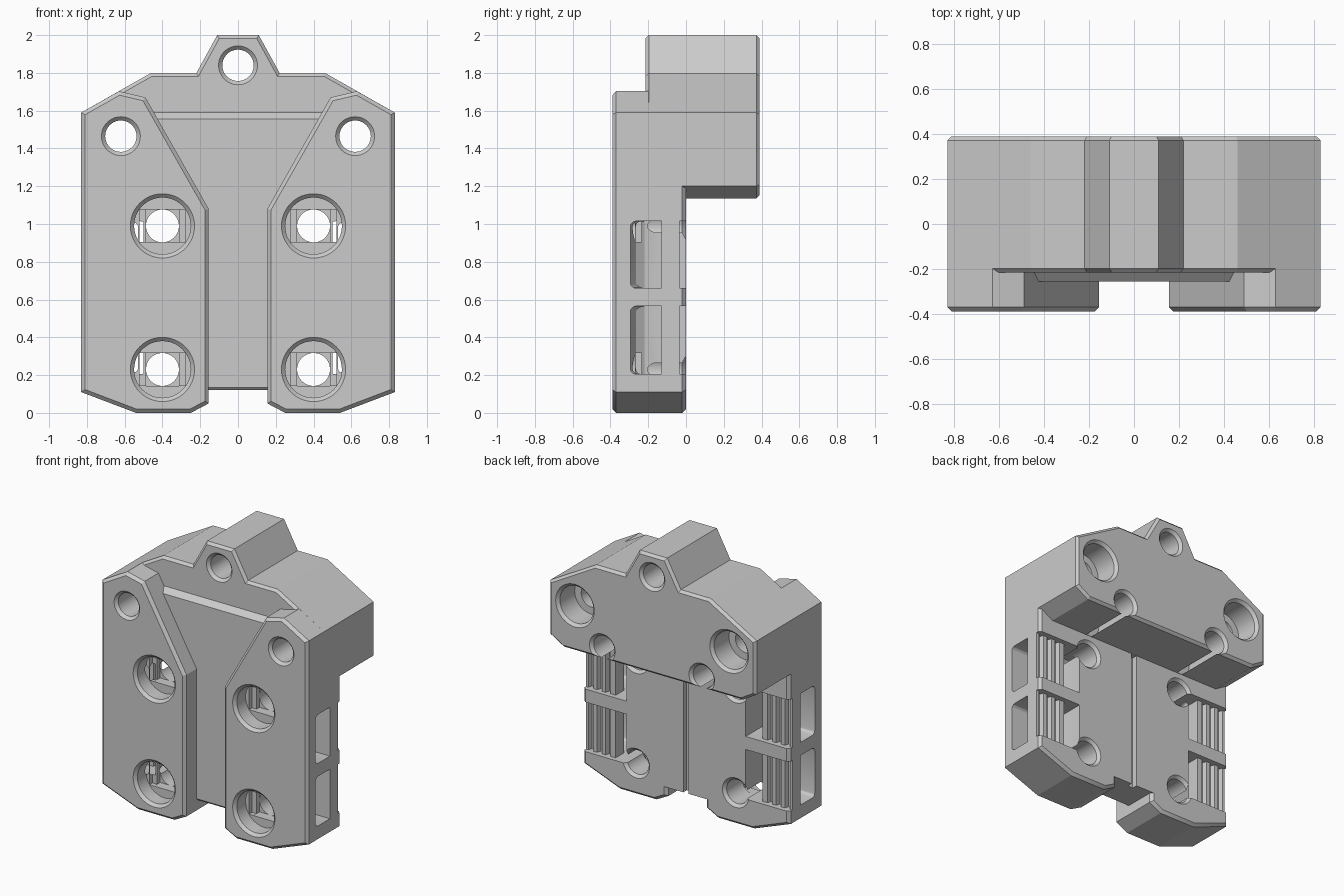
import bpy, bmesh, math
from mathutils import Vector

if "Cube" in bpy.data.objects:
    bpy.data.objects.remove(bpy.data.objects["Cube"])

grey = bpy.data.materials.new("light grey plastic")
grey.use_nodes = True
grey.diffuse_color = (0.6, 0.6, 0.6, 1)
grey.node_tree.nodes["Principled BSDF"].inputs["Base Color"].default_value = (0.6, 0.6, 0.6, 1)


def finish(name, bm):
    bmesh.ops.recalc_face_normals(bm, faces=bm.faces)
    mesh = bpy.data.meshes.new(name)
    bm.to_mesh(mesh)
    bm.free()
    mesh.materials.append(grey)
    obj = bpy.data.objects.new(name, mesh)
    bpy.context.collection.objects.link(obj)
    return obj


def prism(name, points, axis, lo, hi, chamfer=0, segments=1, pick=lambda e: True):
    """Extrude an outline along an axis; chamfer the picked edges of its caps."""
    bm = bmesh.new()
    place = {"x": lambda a, b, d: (d, a, b),
             "y": lambda a, b, d: (a, d, b),
             "z": lambda a, b, d: (a, b, d)}[axis]
    rings = [[bm.verts.new(place(a, b, d)) for a, b in points] for d in (lo, hi)]
    caps = [bm.faces.new(r) for r in rings]
    n = len(points)
    for i in range(n):
        j = (i + 1) % n
        bm.faces.new((rings[0][i], rings[0][j], rings[1][j], rings[1][i]))
    bmesh.ops.recalc_face_normals(bm, faces=bm.faces)
    if chamfer:
        edges = [e for f in caps for e in f.edges if pick(e)]
        bmesh.ops.bevel(bm, geom=edges, offset=chamfer, segments=segments,
                        profile=0.5, affect="EDGES")
    return finish(name, bm)


def box(name, x0, x1, y0, y1, z0, z1):
    return prism(name, [(x0, z0), (x1, z0), (x1, z1), (x0, z1)], "y", y0, y1)


def bore(name, x, z, steps, sides=48):
    """Turned cutter along y from (y, radius) steps."""
    bm = bmesh.new()
    rings = []
    for y, r in steps:
        angles = [2 * math.pi * i / sides for i in range(sides)]
        rings.append([bm.verts.new((x + r * math.cos(a), y, z + r * math.sin(a))) for a in angles])
    for a, b in zip(rings, rings[1:]):
        for i in range(sides):
            j = (i + 1) % sides
            bm.faces.new((a[i], a[j], b[j], b[i]))
    bm.faces.new(rings[0])
    bm.faces.new(rings[-1])
    return finish(name, bm)


def combine(target, other, operation):
    mod = target.modifiers.new(other.name, "BOOLEAN")
    mod.operation = operation
    mod.solver = "EXACT"
    mod.object = other
    bpy.context.view_layer.objects.active = target
    bpy.ops.object.modifier_apply(modifier=mod.name)
    bpy.data.objects.remove(other)


FRONT, BACK, STEP = -0.39, 0.39, -0.215

# Upper rear block with the central lug
half = [(0.72, 1.135), (0.83, 1.2), (0.83, 1.59), (0.46, 1.8), (0.22, 1.8), (0.11, 2.0)]
outline = half + [(-x, z) for x, z in reversed(half)]
body = prism("mount_body", outline, "y", STEP, BACK, 0.018)

# Recessed centre panel with a sloped upper edge
panel = [(-0.24, 0.12), (-0.255, 0.135), (-0.255, 1.555), (STEP, 1.59), (0, 1.59), (0, 0.12)]
combine(body, prism("centre_panel", panel, "x", -0.45, 0.45), "UNION")

# Two front plates
plate = [(0.83, 0.11), (0.83, 1.59), (0.63, 1.703), (0.49, 1.67),
         (0.155, 1.08), (0.155, 0.05), (0.25, 0), (0.54, 0)]
for s in (-1, 1):
    combine(body, prism("front_plate", [(s * x, z) for x, z in plate], "y", FRONT, 0, 0.02), "UNION")

cutters = []

# Lug hole
cutters.append(bore("lug_hole", 0, 1.84, [(STEP - 0.02, 0.123), (STEP + 0.02, 0.083),
                                          (BACK - 0.02, 0.083), (BACK + 0.02, 0.123)]))

# Strap channel seen in plan: side window, ribbed bar, rear pocket
ribs = []
for x in (0.65, 0.72, 0.79):
    ribs += [(x - 0.02, -0.035), (x - 0.01, -0.065), (x + 0.01, -0.065), (x + 0.02, -0.035)]
channel = ([(0.86, -0.295), (0.86, -0.13), (0.59, -0.13), (0.59, -0.035)] + ribs +
           [(0.86, -0.035), (0.86, 0.03), (0.48, 0.03), (0.48, -0.17),
            (0.49, -0.22), (0.52, -0.265), (0.57, -0.295)])


def front_wall(e):
    return all(v.co.y < -0.25 for v in e.verts)


for s in (-1, 1):
    # Upper corner holes, counterbored from the back
    cutters.append(bore("corner_hole", s * 0.62, 1.465,
                        [(FRONT - 0.02, 0.123), (FRONT + 0.02, 0.083), (0.2, 0.083),
                         (0.2001, 0.135), (BACK - 0.02, 0.135), (BACK + 0.02, 0.175)]))
    # Screw holes with stepped floors
    for z in (0.23, 0.99):
        cutters.append(bore("screw_hole", s * 0.4, z,
                            [(FRONT - 0.02, 0.19), (FRONT + 0.02, 0.15), (-0.27, 0.15),
                             (-0.2699, 0.087), (-0.02, 0.087), (0.02, 0.127)]))
        cutters.append(box("floor_slot", s * 0.4 - 0.122, s * 0.4 + 0.122,
                           -0.28, -0.235, z - 0.086, z + 0.086))
        cutters.append(box("floor_square", s * 0.4 - 0.0865, s * 0.4 + 0.0865,
                           -0.28, -0.2, z - 0.0865, z + 0.0865))
    # Rear cord holes that break through the block's underside
    cutters.append(bore("cord_hole", s * 0.4, 1.215,
                        [(0.003, 0.083), (BACK - 0.02, 0.083), (BACK + 0.02, 0.123)]))
    # Strap channels
    for z0, z1 in ((0.205, 0.565), (0.66, 1.015)):
        cutters.append(prism("strap_channel", [(s * x, y) for x, y in channel], "z",
                             z0, z1, 0.03, 3, front_wall))

# Rear centre groove
cutters.append(box("centre_groove", -0.022, 0.022, -0.04, 0.02, 0.1, 1.134))

for cutter in cutters:
    combine(body, cutter, "DIFFERENCE")

bpy.ops.object.select_all(action="DESELECT")
body.select_set(True)
bpy.context.view_layer.objects.active = body
bpy.ops.object.shade_smooth_by_angle(angle=math.radians(20))
